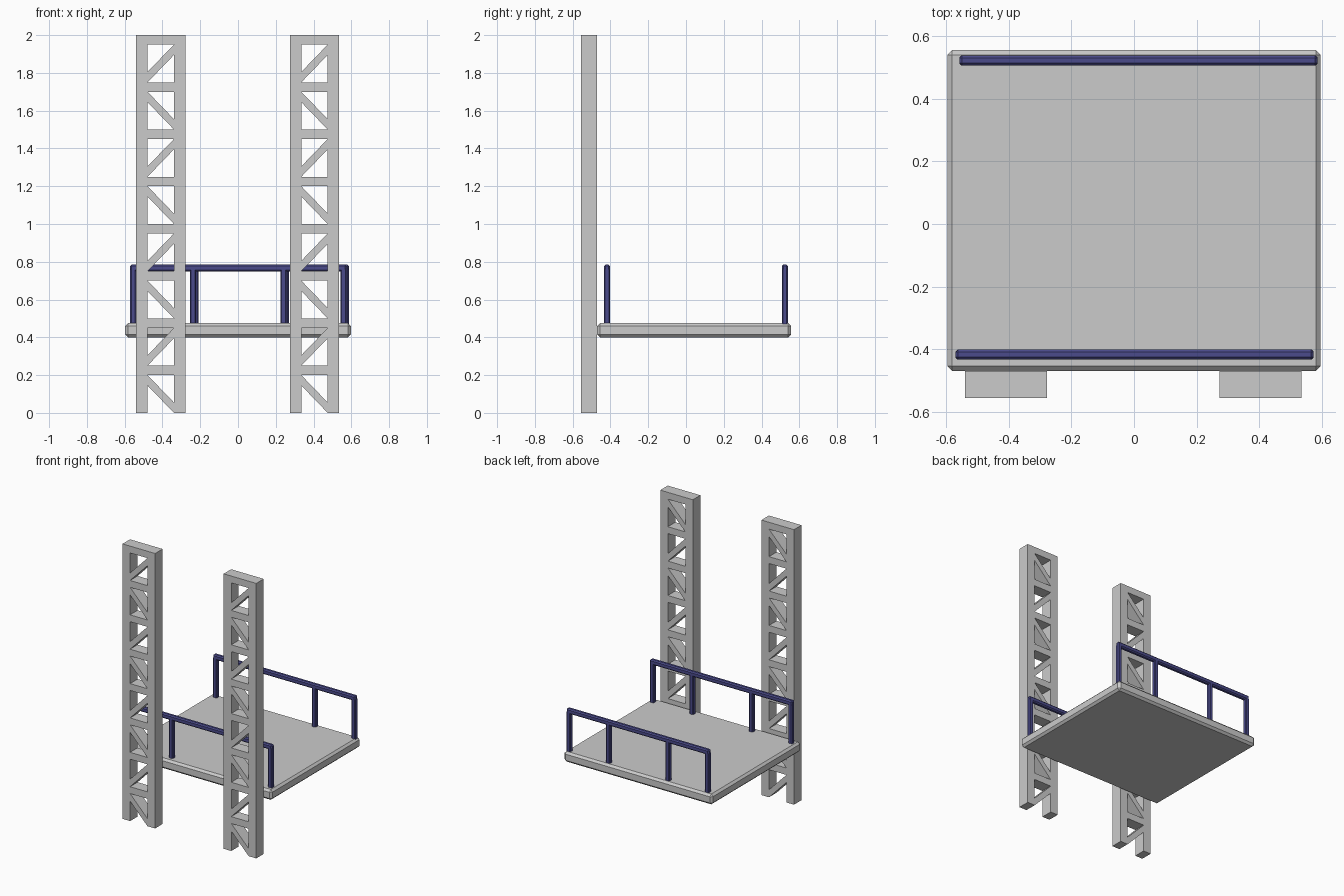
import bpy
from math import radians

if "Cube" in bpy.data.objects:
    bpy.data.objects.remove(bpy.data.objects["Cube"])

blue = bpy.data.materials.new("rail_blue")
blue.diffuse_color = (0.07, 0.07, 0.26, 1)
blue.use_nodes = True
blue.node_tree.nodes["Principled BSDF"].inputs["Base Color"].default_value = blue.diffuse_color


def box(name, lo, hi, bevel, mat=None):
    """Chamfered box given by its two corners."""
    bpy.ops.mesh.primitive_cube_add(size=1, location=[(a + b) / 2 for a, b in zip(lo, hi)])
    ob = bpy.context.object
    ob.name = name
    ob.scale = [b - a for a, b in zip(lo, hi)]
    bpy.ops.object.transform_apply(location=False, rotation=False, scale=True)
    mod = ob.modifiers.new("chamfer", 'BEVEL')
    mod.width, mod.segments = bevel, 1
    if mat:
        ob.data.materials.append(mat)
    return ob


def lattice_mast(name, x):
    """Flat truss plate: outline with triangular holes, extruded in y."""
    hw, inn, band, step, bar = 0.131, 0.07, 0.055, 0.25, 0.05
    top = step - bar
    # outline, with the open triangle of the lowest bay
    loops = [[(-hw, 0), (-inn, 0), (-inn, top - band), (inn, 0), (hw, 0), (hw, 2), (-hw, 2)]]
    for i in range(8):
        z0, z1 = i * step, i * step + top
        s = -1 if i % 2 == 0 else 1          # alternating diagonals
        loops.append([(-s * inn, z1), (s * inn, z1), (-s * inn, z0 + band)])
        if i:
            loops.append([(s * inn, z0), (-s * inn, z0), (s * inn, z1 - band)])
    cu = bpy.data.curves.new(name, 'CURVE')
    cu.dimensions, cu.fill_mode, cu.extrude = '2D', 'BOTH', 0.043
    for loop in loops:
        # keep a hair of material where a hole would touch the rail corner
        sp = cu.splines.new('POLY')
        sp.points.add(len(loop) - 1)
        for p, (a, b) in zip(sp.points, loop):
            p.co = (a, b, 0, 1)
        sp.use_cyclic_u, sp.use_smooth = True, False
    ob = bpy.data.objects.new(name, cu)
    bpy.context.collection.objects.link(ob)
    ob.location = (x, -0.513, 0)
    ob.rotation_euler = (radians(90), 0, 0)
    bpy.ops.object.select_all(action='DESELECT')
    ob.select_set(True)
    bpy.context.view_layer.objects.active = ob
    bpy.ops.object.convert(target='MESH')


def railing(name, x, y):
    """Top rail on four posts."""
    r = 0.016
    box(name + "_top_rail", (x - 0.573, y - r, 0.748), (x + 0.573, y + r, 0.785), 0.008, blue)
    for i, px in enumerate((-0.557, -0.24, 0.239, 0.557)):
        box(f"{name}_post_{i + 1}", (x + px - r, y - r, 0.465), (x + px + r, y + r, 0.765), 0.006, blue)


# masts
lattice_mast("left_mast", -0.409)
lattice_mast("right_mast", 0.405)

# platform deck
box("platform", (-0.597, -0.47, 0.4), (0.597, 0.556, 0.475), 0.015)

# guard railings
railing("front_railing", 0.002, -0.418)
railing("back_railing", 0.014, 0.523)
